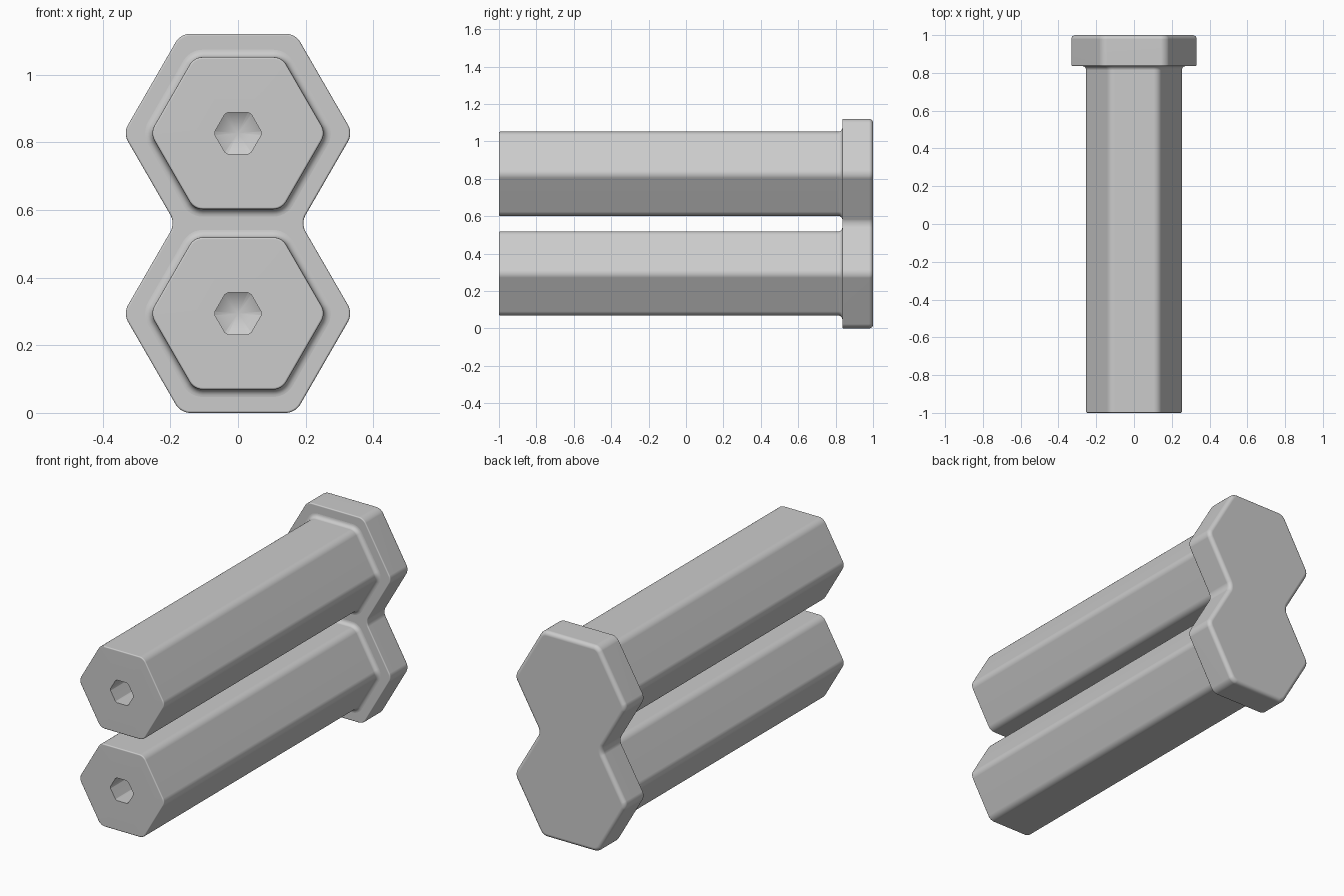
import bpy, bmesh
from math import sin, cos, pi, sqrt, radians

cube = bpy.data.objects.get("Cube")
if cube:
    bpy.data.objects.remove(cube)

# Main sizes
CENTRES = (0.294, 0.827)      # heights of the two rod axes
FRONT, PLATE, BACK = -1.0, 0.836, 1.0
ROD_APOTHEM, ROD_ROUND = 0.225, 0.045
FILLET, EDGE = 0.022, 0.006
HOLE_R, HOLE_DEPTH = 0.068, 0.4
SEGS = 6                      # segments per rounded corner

grey = bpy.data.materials.new("plain_grey")
grey.use_nodes = True
COLOUR = (0.6, 0.6, 0.6, 1)
grey.diffuse_color = COLOUR
grey.node_tree.nodes["Principled BSDF"].inputs["Base Color"].default_value = COLOUR


def finish(bm, name):
    """Turn a bmesh into a cleanly shaded object."""
    bmesh.ops.recalc_face_normals(bm, faces=bm.faces)
    mesh = bpy.data.meshes.new(name)
    bm.to_mesh(mesh)
    bm.free()
    mesh.materials.append(grey)
    obj = bpy.data.objects.new(name, mesh)
    bpy.context.collection.objects.link(obj)
    bpy.ops.object.select_all(action="DESELECT")
    obj.select_set(True)
    bpy.context.view_layer.objects.active = obj
    bpy.ops.object.shade_smooth_by_angle(angle=radians(35))
    normals = obj.modifiers.new("flat_faces", "WEIGHTED_NORMAL")
    normals.keep_sharp = True
    return obj


def rounded_hex(grow):
    """Hexagon outline with rounded corners, offset outwards by grow."""
    core = (ROD_APOTHEM - ROD_ROUND) * 2 / sqrt(3)
    r = ROD_ROUND + grow
    points = []
    for corner in range(6):
        a = corner * pi / 3
        for s in range(SEGS + 1):
            b = a + (s / SEGS - 0.5) * pi / 3
            points.append((core * cos(a) + r * cos(b), core * sin(a) + r * sin(b)))
    return points


def circle(r):
    """Circle whose points line up with the hexagon outline."""
    out = []
    for x, z in rounded_hex(0):
        k = r / sqrt(x * x + z * z)
        out.append((x * k, z * k))
    return out


def rod(name, height):
    # Rings run from the hole bottom, over the front face, to the base fillet
    rings = [(circle(HOLE_R), FRONT + HOLE_DEPTH), (circle(HOLE_R), FRONT)]
    for i in range(4):
        t = i / 3 * pi / 2
        rings.append((rounded_hex(EDGE * (sin(t) - 1)), FRONT + EDGE * (1 - cos(t))))
    for i in range(7):
        t = i / 6 * pi / 2
        rings.append((rounded_hex(FILLET * (1 - cos(t))), PLATE - FILLET * (1 - sin(t))))
    rings.append((rounded_hex(FILLET), PLATE + 0.03))

    bm = bmesh.new()
    loops = [[bm.verts.new((x, y, z + height)) for x, z in pts] for pts, y in rings]
    n = len(loops[0])
    for a, b in zip(loops, loops[1:]):
        for i in range(n):
            j = (i + 1) % n
            bm.faces.new((a[i], a[j], b[j], b[i]))
    bm.faces.new(loops[-1])
    # Conical bottom of the drilled hole
    tip = bm.verts.new((0, FRONT + HOLE_DEPTH + HOLE_R * 0.6, height))
    for i in range(n):
        bm.faces.new((loops[0][i], loops[0][(i + 1) % n], tip))
    return finish(bm, name)


def end_plate():
    # Outline of two overlapping hexagons, right half then mirrored
    low, high = CENTRES
    apothem = low
    radius = apothem * 2 / sqrt(3)
    mid = (low + high) / 2
    waist = radius - (mid - low) / sqrt(3)
    half = [(radius / 2, 0), (radius, low), (waist, mid),
            (radius, high), (radius / 2, high + apothem)]
    outline = half + [(-x, z) for x, z in reversed(half)]

    bm = bmesh.new()
    face = bm.faces.new([bm.verts.new((x, PLATE, z)) for x, z in outline])
    top = bmesh.ops.extrude_face_region(bm, geom=[face], use_keep_orig=True)["geom"]
    for v in top:
        if isinstance(v, bmesh.types.BMVert):
            v.co.y = BACK
    bmesh.ops.recalc_face_normals(bm, faces=bm.faces)

    def bevel(edges, size, segments):
        bmesh.ops.bevel(bm, geom=edges, offset=size, segments=segments,
                        profile=0.5, affect="EDGES", offset_type="OFFSET")

    def rim(y):
        return [e for e in bm.edges if all(abs(v.co.y - y) < 1e-4 for v in e.verts)]

    # Round the corners, then the back rim, then lightly the front rim
    bevel([e for e in bm.edges if abs(e.verts[0].co.y - e.verts[1].co.y) > 0.1], 0.027, 6)
    bevel(rim(BACK), 0.022, 5)
    bevel(rim(PLATE), EDGE, 3)
    return finish(bm, "end_plate")


for label, z in zip(("lower_rod", "upper_rod"), CENTRES):
    rod(label, z)
end_plate()
